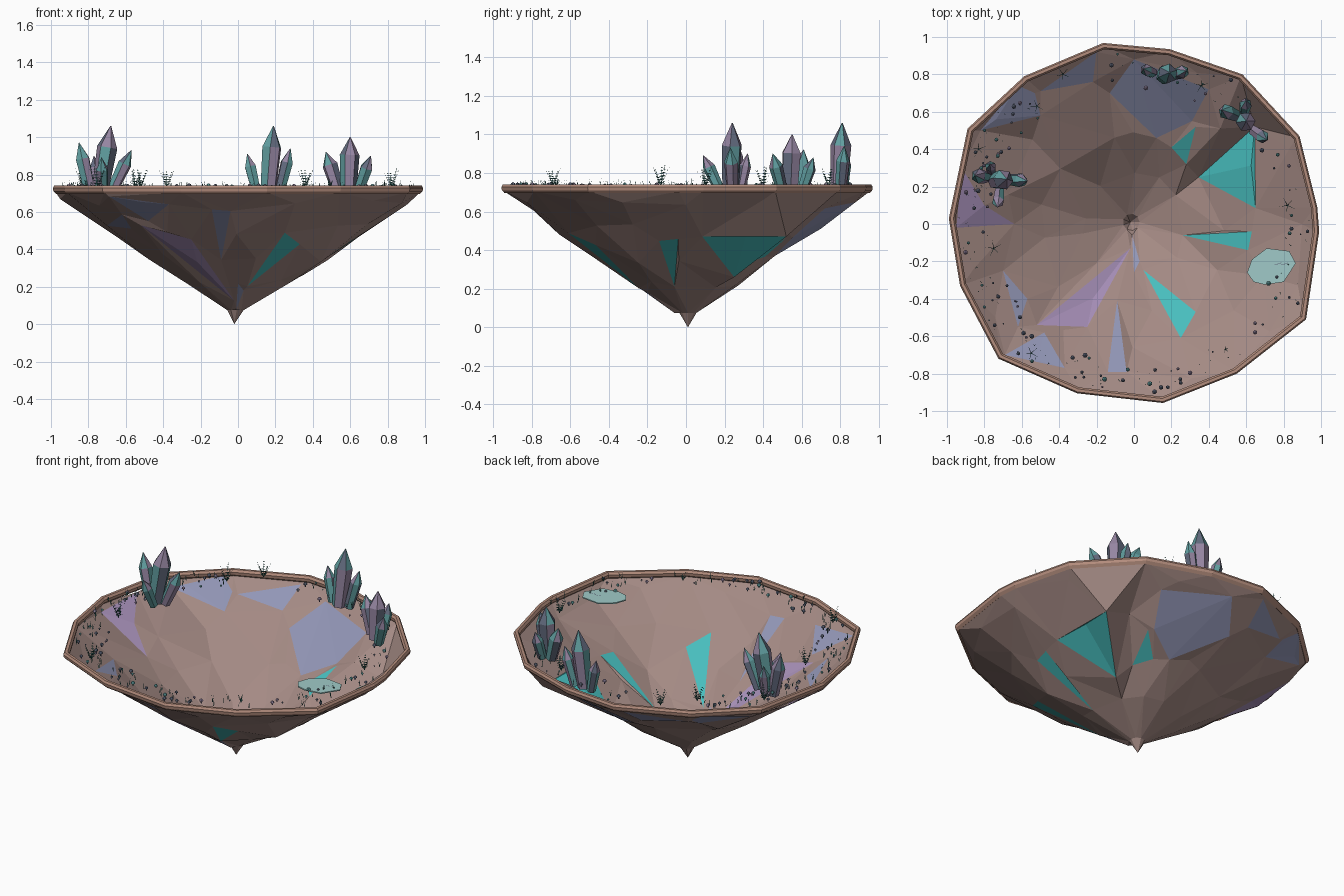
import bpy, math, random
from mathutils import Vector, geometry

random.seed(4)
cube = bpy.data.objects.get("Cube")
if cube:
    bpy.data.objects.remove(cube)


def material(name, rgb):
    lin = [((c / 255 + 0.055) / 1.055) ** 2.4 for c in rgb] + [1]
    m = bpy.data.materials.new(name)
    m.use_nodes = True
    m.diffuse_color = lin
    m.node_tree.nodes["Principled BSDF"].inputs["Base Color"].default_value = lin
    return m


ROCK = material("brown rock", (164, 138, 132))
RIM = material("rim clay", (180, 141, 125))
TEAL = material("teal mineral", (72, 190, 190))
VIOLET = material("violet mineral", (165, 142, 182))
BLUE = material("blue mineral", (146, 150, 182))
POOL = material("pale water", (160, 202, 200))
C_TEAL = material("crystal teal", (98, 160, 162))
C_VIOLET = material("crystal violet", (150, 134, 162))
SLATE = material("slate", (100, 108, 128))
LEAF = material("dark leaf", (52, 112, 106))


class Part:
    """Collects faces, each with its own material slot."""

    def __init__(self, name, *mats):
        self.name, self.mats = name, mats
        self.verts, self.faces, self.slots = [], [], []

    def add(self, verts, faces, slot=0):
        n = len(self.verts)
        self.verts += [tuple(v) for v in verts]
        for f in faces:
            self.faces.append([i + n for i in f])
            self.slots.append(slot() if callable(slot) else slot)

    def lathe(self, base, axis, profile, sides, slot=0):
        """Rings of (radius, distance) along an axis, closed at both ends."""
        turn = Vector((0, 0, 1)).rotation_difference(axis)
        spin = random.random() * 6
        verts = []
        for r, d in profile:
            for k in range(sides):
                a = spin + math.tau * k / sides
                verts.append(Vector(base) + turn @ Vector((r * math.cos(a), r * math.sin(a), d)))
        faces = [[i * sides + k, i * sides + (k + 1) % sides,
                  (i + 1) * sides + (k + 1) % sides, (i + 1) * sides + k]
                 for i in range(len(profile) - 1) for k in range(sides)]
        faces.append(list(range(sides))[::-1])
        faces.append([(len(profile) - 1) * sides + k for k in range(sides)])
        self.add(verts, faces, slot)

    def build(self):
        me = bpy.data.meshes.new(self.name)
        me.from_pydata(self.verts, [], self.faces)
        for m in self.mats:
            me.materials.append(m)
        me.polygons.foreach_set("material_index", self.slots)
        me.update()
        ob = bpy.data.objects.new(self.name, me)
        bpy.context.collection.objects.link(ob)
        return ob


# Irregular outline of the rim, seen from above
OUTLINE = [Vector(p) for p in (
    (.99, -.04), (.98, .09), (.885, .47), (.58, .8), (.19, .935), (-.165, .968), (-.587, .79),
    (-.89, .51), (-.99, .03), (-.93, -.33), (-.725, -.72), (-.305, -.905), (.155, -.957),
    (.55, -.8), (.92, -.51))]


def reach(a):
    """Distance from the middle to the outline at an angle."""
    far = Vector((math.cos(a), math.sin(a))) * 3
    for p, q in zip(OUTLINE, OUTLINE[1:] + OUTLINE[:1]):
        hit = geometry.intersect_line_line_2d((0, 0), far, p, q)
        if hit:
            return hit.length
    return 0.95


def polar(a, t):
    return Vector((math.cos(a), math.sin(a))) * reach(a) * t


def depth(p):
    t = p.length / reach(math.atan2(p.y, p.x))
    return 0.075 + (t - 0.05) * 0.66


# Mineral patches on the bowl: material slot, then corners (x, y, optional z)
PATCHES = [
    (1, [(.345, .25, .26), (.65, .085, .47), (.645, .52, .47)]),
    (1, [(.26, -.06), (.61, -.14), (.63, -.04)]),
    (1, [(.05, -.245), (.25, -.61), (.33, -.47)]),
    (1, [(.2, .41), (.28, .32), (.33, .52)]),
    (2, [(-.02, -.13), (-.52, -.54), (-.25, -.55)]),
    (2, [(-.92, .3), (-.95, -.02), (-.64, 0), (-.8, .1)]),
    (3, [(-.09, -.41), (-.14, -.79), (-.04, -.79)]),
    (3, [(-.01, -.06), (.0, -.26), (.03, -.2)]),
    (3, [(-.69, -.7), (-.37, -.77), (-.48, -.58)]),
    (3, [(-.7, -.25), (-.62, -.55), (-.57, -.4)]),
    (3, [(0, .88), (-.13, .7), (.12, .46), (.31, .55), (.4, .72)]),
    (3, [(-.2, .92), (-.5, .71), (-.22, .76)]),
    (3, [(-.62, .74), (-.82, .5), (-.5, .58), (-.53, .7)]),
]

# Faceted bowl: rings of jittered points, triangulated around the patches
pts, heights, cells = [], [], []
for slot, poly in PATCHES:
    cells.append(list(range(len(pts), len(pts) + len(poly))))
    for c in poly:
        p = Vector(c[:2])
        pts.append(p)
        heights.append(c[2] if len(c) > 2 else depth(p) + random.uniform(-.015, .01))
fixed = list(pts)
for t, count, wobble in ((.28, 11, .025), (.5, 13, .03), (.72, 15, .025), (.92, 17, .012)):
    for k in range(count):
        p = polar(math.tau * (k + random.uniform(-.3, .3)) / count, t + random.uniform(-1, 1) * wobble)
        if all((p - q).length > 0.1 for q in fixed):
            pts.append(p)
            heights.append(depth(p) + random.uniform(-1, .7) * wobble)
for p in OUTLINE:
    pts.append(p * 0.985)
    heights.append(0.705)
for k in range(9):
    a = math.tau * k / 9
    pts.append(Vector((math.cos(a) * .045 - .015, math.sin(a) * .045 + .01)))
    heights.append(0.075)
pts.append(Vector((-.02, .01)))
heights.append(0)

verts, _, tris, source, _, owner = geometry.delaunay_2d_cdt(pts, [], cells, 0, 1e-5)
bowl = Part("faceted_bowl", ROCK, TEAL, VIOLET, BLUE)
shell = [(v.x, v.y, heights[s[0]] if s else depth(v)) for v, s in zip(verts, source)]
bowl.add(shell, [])
for f, o in zip(tris, owner):
    bowl.faces.append(list(f)[::-1])
    bowl.slots.append(PATCHES[o[0]][0] if o else 0)
bowl.build()

# Rim: a small rounded section carried around the outline
rim = Part("rim", RIM)
section = [(.982, .695), (.997, .71), (1, .727), (.992, .741), (.975, .741), (.965, .727), (.968, .708)]
n, m = len(OUTLINE), len(section)
rim.add([(p.x * s, p.y * s, z) for p in OUTLINE for s, z in section],
        [[i * m + j, (i + 1) % n * m + j, (i + 1) % n * m + (j + 1) % m, i * m + (j + 1) % m]
         for i in range(n) for j in range(m)])
rim.build()

# Crystal clusters: base x, y, then tip x, y, z, and radius
CLUSTERS = {
    "right_crystals": [(-.74, .23, -.68, .24, 1.06, .055), (-.79, .25, -.85, .26, .97, .04),
                       (-.68, .24, -.57, .23, .93, .037), (-.72, .18, -.73, .09, .89, .033),
                       (-.76, .28, -.77, .32, .9, .03)],
    "back_crystals": [(.16, .79, .19, .81, 1.06, .054), (.1, .81, .05, .83, .91, .033),
                      (.22, .8, .28, .82, .94, .035)],
    "left_crystals": [(.59, .54, .6, .55, 1.0, .053), (.54, .58, .47, .61, .92, .042),
                      (.59, .6, .6, .66, .88, .033), (.64, .5, .71, .45, .9, .036)],
}
for name, crystals in CLUSTERS.items():
    part = Part(name, C_VIOLET, C_TEAL, SLATE)
    for bx, by, tx, ty, tz, r in crystals:
        base = Vector((bx, by, .7))
        axis = Vector((tx, ty, tz)) - base
        h = axis.length
        part.lathe(base, axis, [(r * .8, 0), (r, h * .68), (r * .04, h)], 6,
                   lambda: random.choice((0, 0, 1, 1, 2)))
    part.build()

# Flat pool with a few ripple plates
pool = Part("pool", POOL, SLATE)
edge = [(.71, -.13), (.63, -.19), (.605, -.26), (.64, -.31), (.7, -.325), (.8, -.31), (.865, -.21), (.83, -.145)]
k = len(edge)
pool.add([(x, y, z) for z in (.728, .735) for x, y in edge],
         [list(range(k))[::-1][::-1], list(range(k, 2 * k))] +
         [[i, (i + 1) % k, k + (i + 1) % k, k + i] for i in range(k)])
for i in range(4):
    x, y = .75 + i * .018, -.22 + (i % 2) * .008
    pool.add([(x, y, .737), (x + .016, y, .737), (x + .02, y + .005, .737), (x, y + .004, .737)],
             [[0, 1, 2, 3]], 1)
pool.build()

# Ferns: fronds with paired leaflets
ferns = Part("ferns", LEAF)
up = Vector((0, 0, 1))
for x, y in ((.36, .74), (.82, .1), (-.52, .63), (-.83, .4), (-.75, -.13), (-.55, -.69), (.49, -.67), (-.38, .8)):
    size = .05 if x * y < 0 and y < 0 else .11
    size = .12 if (x, y) == (-.75, -.13) else size
    for f in range(5):
        a = math.tau * f / 5 + x
        out = Vector((math.cos(a), math.sin(a), 0))
        side = out.cross(up)
        root = Vector((x, y, .73))
        tip = root + out * size * .42 + up * size * random.uniform(.75, 1.05)
        ferns.add([root + side * .002, root - side * .002, tip], [[0, 1, 2]])
        for s in range(1, 7):
            mid = root.lerp(tip, s / 7)
            w = size * .2 * (1.1 - s / 7)
            for sign in (-1, 1):
                ferns.add([mid, mid + up * .006, mid + side * sign * w + up * w * .4], [[0, 1, 2]])
ferns.build()

# Small mushrooms and grass scattered along the rim, denser on the right and front
caps = Part("mushrooms", SLATE, C_TEAL, C_VIOLET)
grass = Part("grass", LEAF)
for lo, hi, count in ((130, 240, 48), (240, 310, 22), (-45, 30, 18), (45, 100, 14)):
    for i in range(count):
        p = polar(math.radians(random.uniform(lo, hi)), random.uniform(.76, .95))
        r = random.uniform(.004, .014)
        caps.lathe((p.x, p.y, .722), up, [(r * .3, 0), (r * .35, r), (r, r * 1.1), (r * .75, r * 1.8), (r * .2, r * 2.2)],
                   6, random.choice((0, 0, 1, 2)))
        q = polar(math.radians(random.uniform(lo, hi)), random.uniform(.8, .95))
        for b in range(3):
            lean = Vector((random.uniform(-.01, .01), random.uniform(-.01, .01), random.uniform(.02, .05)))
            foot = Vector((q.x, q.y, .725))
            grass.add([foot, foot + Vector((.003, .002, 0)), foot + lean], [[0, 1, 2]])
caps.build()
grass.build()
